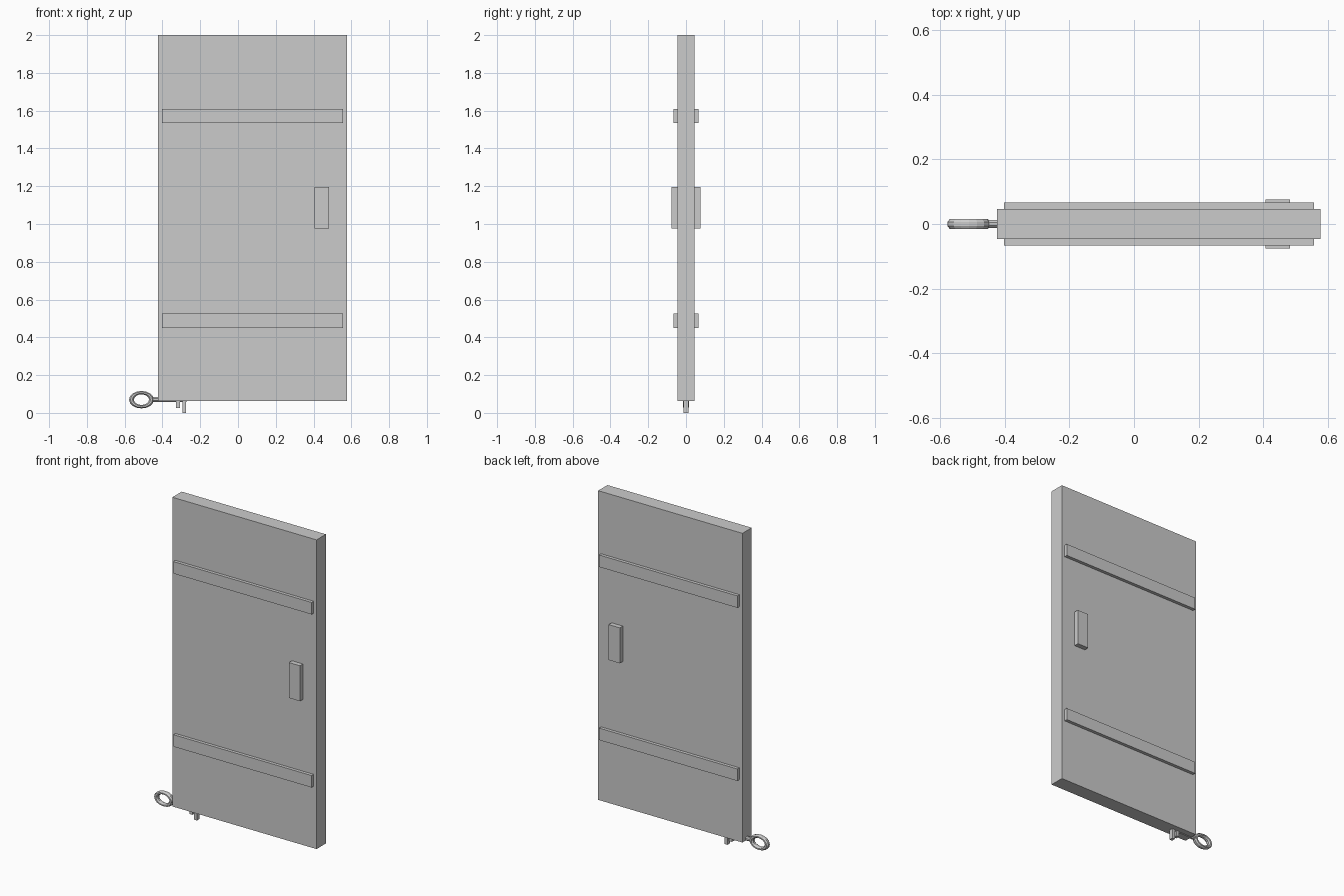
import bpy, bmesh
from math import pi, cos, sin
from mathutils import Matrix

if "Cube" in bpy.data.objects:
    bpy.data.objects.remove(bpy.data.objects["Cube"])


def finish(name, bm):
    bmesh.ops.recalc_face_normals(bm, faces=bm.faces)
    mesh = bpy.data.meshes.new(name)
    bm.to_mesh(mesh)
    bm.free()
    obj = bpy.data.objects.new(name, mesh)
    bpy.context.collection.objects.link(obj)
    return obj


def box(name, x, y, z):
    bm = bmesh.new()
    bmesh.ops.create_cube(bm, size=1)
    for v in bm.verts:
        v.co = [(a + b) / 2 + c * (b - a) for (a, b), c in zip((x, y, z), v.co)]
    return finish(name, bm)


def both_sides(obj):
    obj.modifiers.new("mirror", 'MIRROR').use_axis = (False, True, False)


# Door slab
T = 0.046
box("door_panel", (-0.423, 0.577), (-T, T), (0.062, 2.0))

# Cross straps and grip plates on both faces
both_sides(box("lower_strap", (-0.402, 0.557), (-0.066, -T), (0.45, 0.525)))
both_sides(box("upper_strap", (-0.402, 0.557), (-0.066, -T), (1.535, 1.61)))
both_sides(box("grip", (0.406, 0.483), (-0.076, -T), (0.975, 1.197)))

# Key bow: oval ring with an octagonal section
bm = bmesh.new()
N, M = 16, 8
rings = []
for i in range(N):
    a = 2 * pi * i / N
    ring = []
    for j in range(M):
        b = 2 * pi * (j + 0.5) / M
        r = 0.053 + 0.014 * cos(b)
        ring.append(bm.verts.new((-0.511 + r * cos(a), 0.017 * sin(b), 0.07 + 0.7 * r * sin(a))))
    rings.append(ring)
for i in range(N):
    p, q = rings[i], rings[(i + 1) % N]
    for j in range(M):
        k = (j + 1) % M
        bm.faces.new((p[j], p[k], q[k], q[j]))
finish("key_bow", bm)

# Key shaft, partly sunk in the door's lower edge
bm = bmesh.new()
place = Matrix.Translation((-0.362, 0, 0.071)) @ Matrix.Rotation(pi / 2, 4, 'Y') @ Matrix.Rotation(pi / 8, 4, 'Z')
bmesh.ops.create_cone(bm, cap_ends=True, segments=8, radius1=0.0135, radius2=0.0135, depth=0.18, matrix=place)
finish("key_shaft", bm)

# Key teeth
for name, x, bottom in (("short_tooth", -0.327, 0.027), ("long_tooth", -0.295, 0.0)):
    box(name, (x, x + 0.019), (-0.012, 0.012), (bottom, 0.07))
